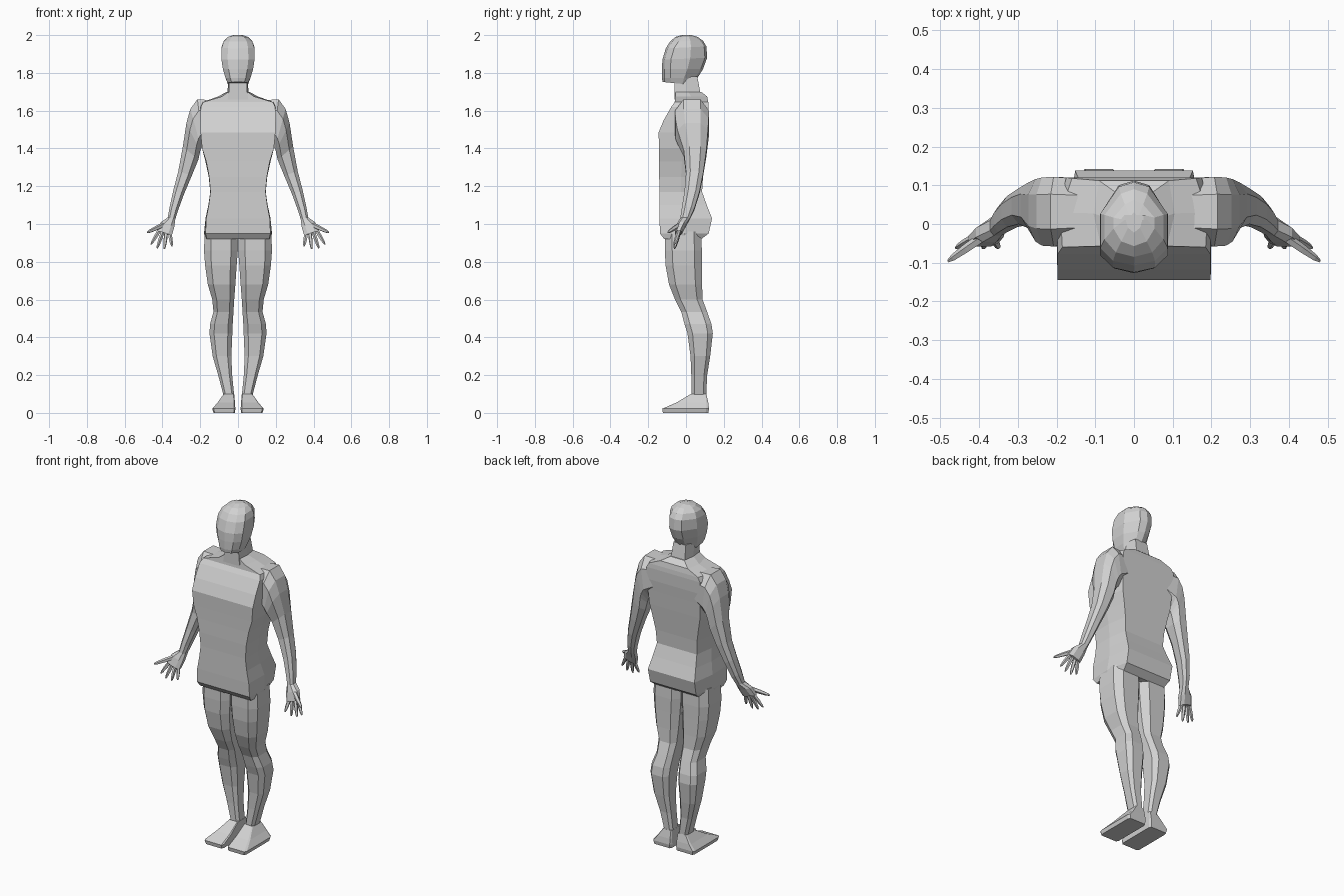
import bpy, bmesh, math
from mathutils import Vector

grey = bpy.data.materials.new("plain grey")
grey.diffuse_color = (0.64, 0.64, 0.64, 1)


def loft(name, rings, mirror=False):
    """Skin a stack of equal-length rings and cap both ends."""
    bm = bmesh.new()
    loops = [[bm.verts.new(p) for p in ring] for ring in rings]
    n = len(loops[0])
    for lo, hi in zip(loops, loops[1:]):
        for i in range(n):
            j = (i + 1) % n
            bm.faces.new((lo[i], lo[j], hi[j], hi[i]))
    bm.faces.new(loops[0][::-1])
    bm.faces.new(loops[-1])
    bmesh.ops.recalc_face_normals(bm, faces=bm.faces)
    me = bpy.data.meshes.new(name)
    bm.to_mesh(me)
    bm.free()
    me.materials.append(grey)
    ob = bpy.data.objects.new(name, me)
    bpy.context.collection.objects.link(ob)
    if mirror:
        ob.modifiers.new("mirror", 'MIRROR').use_mirror_merge = False
    return ob


def limb_ring(xa, za, xb, zb, yf, yb, cut=0.25):
    """Chamfered section between an inner and an outer (x, z) point."""
    uv = [(cut, 0), (1 - cut, 0), (1, cut), (1, 1 - cut),
          (1 - cut, 1), (cut, 1), (0, 1 - cut), (0, cut)]
    return [(xa + (xb - xa) * u, yf + (yb - yf) * v, za + (zb - za) * u) for u, v in uv]


def body_ring(z, wf, wm, wb, yf, yb, ym=None):
    """Symmetric section: front, middle and back half-widths."""
    ym = (yf + yb) / 2 if ym is None else ym
    return [(-wf, yf, z), (wf, yf, z), (wm, ym, z), (wb, yb, z),
            (-wb, yb, z), (-wm, ym, z)]


# Torso: boxy chest, narrow waist, overhanging seat
loft("torso", [body_ring(*r) for r in (
    (0.92, 0.165, 0.172, 0.14, -0.115, 0.08),
    (0.95, 0.172, 0.180, 0.15, -0.138, 0.12),
    (1.03, 0.168, 0.172, 0.152, -0.14, 0.138),
    (1.10, 0.155, 0.157, 0.14, -0.14, 0.11),
    (1.17, 0.146, 0.147, 0.13, -0.14, 0.085),
    (1.25, 0.153, 0.155, 0.135, -0.142, 0.09),
    (1.33, 0.168, 0.172, 0.15, -0.142, 0.098),
    (1.40, 0.190, 0.190, 0.165, -0.143, 0.105),
    (1.485, 0.198, 0.198, 0.17, -0.145, 0.112),
    (1.55, 0.198, 0.20, 0.175, -0.118, 0.118),
    (1.62, 0.197, 0.20, 0.175, -0.078, 0.12),
    (1.645, 0.185, 0.19, 0.16, -0.06, 0.118),
    (1.675, 0.085, 0.105, 0.09, -0.057, 0.112),
    (1.70, 0.05, 0.06, 0.045, -0.055, 0.08))])

# Neck
loft("neck", [body_ring(*r) for r in (
    (1.66, 0.055, 0.062, 0.05, -0.06, 0.085),
    (1.70, 0.048, 0.055, 0.045, -0.06, 0.075),
    (1.78, 0.045, 0.052, 0.04, -0.06, 0.06))])


# Head: ridged face, broad sides and a narrow back
def head_ring(zf, zb, w, yf, yb):
    plan = [(0, yf), (0.62, yf + 0.012), (1, yf + 0.045), (1, yf + (yb - yf) * 0.62),
            (0.45, yb - 0.012), (0, yb)]
    pts = [(x * w, y) for x, y in plan] + [(-x * w, y) for x, y in plan[4:0:-1]]
    return [(x, y, zf + (zb - zf) * (y - yf) / (yb - yf)) for x, y in pts]


loft("head", [head_ring(*r) for r in (
    (1.752, 1.735, 0.054, -0.124, 0.045),
    (1.772, 1.775, 0.066, -0.127, 0.062),
    (1.82, 1.82, 0.080, -0.127, 0.090),
    (1.87, 1.88, 0.088, -0.125, 0.112),
    (1.93, 1.94, 0.087, -0.107, 0.108),
    (1.965, 1.97, 0.076, -0.085, 0.09),
    (1.99, 1.99, 0.053, -0.057, 0.062),
    (2.0, 2.0, 0.025, -0.022, 0.03))])

# Legs: thigh, knee, calf and ankle
loft("leg", [limb_ring(a, z, b, z, f, k, 0.2) for z, a, b, f, k in (
    (0.09, 0.020, 0.076, 0.028, 0.107),
    (0.20, 0.031, 0.105, 0.028, 0.112),
    (0.30, 0.035, 0.134, 0.024, 0.128),
    (0.42, 0.030, 0.151, 0.008, 0.142),
    (0.47, 0.028, 0.148, -0.008, 0.135),
    (0.535, 0.024, 0.130, -0.025, 0.112),
    (0.60, 0.020, 0.136, -0.058, 0.088),
    (0.68, 0.014, 0.160, -0.09, 0.085),
    (0.78, 0.007, 0.174, -0.108, 0.084),
    (0.86, 0.001, 0.180, -0.112, 0.084),
    (0.96, 0.0, 0.176, -0.112, 0.08))], mirror=True)

# Feet: wedge sloping from ankle to toe
loft("foot", [limb_ring(a, z, b, z, f, k, 0.06) for z, a, b, f, k in (
    (0.0, 0.016, 0.130, -0.122, 0.118),
    (0.022, 0.014, 0.136, -0.126, 0.122),
    (0.055, 0.016, 0.108, -0.05, 0.118),
    (0.10, 0.020, 0.076, 0.025, 0.108))], mirror=True)

# Arms: shoulder, elbow, wrist and palm
loft("arm", [limb_ring(*r) for r in (
    (0.14, 1.46, 0.13, 1.655, -0.05, 0.115),
    (0.185, 1.42, 0.215, 1.66, -0.058, 0.122),
    (0.195, 1.40, 0.252, 1.61, -0.056, 0.12),
    (0.20, 1.385, 0.273, 1.535, -0.045, 0.116),
    (0.21, 1.34, 0.292, 1.41, -0.012, 0.108),
    (0.245, 1.255, 0.316, 1.28, 0.0, 0.092),
    (0.287, 1.155, 0.342, 1.18, -0.008, 0.072),
    (0.318, 1.07, 0.362, 1.09, -0.022, 0.045),
    (0.332, 1.025, 0.372, 1.035, -0.03, 0.022),
    (0.337, 0.985, 0.408, 1.01, -0.046, 0.002),
    (0.350, 0.94, 0.428, 0.965, -0.058, -0.022))], mirror=True)


# Fingers and thumb: tapered five-sided rods
def finger(name, a, b, r):
    a, b = Vector(a), Vector(b)
    rot = (b - a).to_track_quat('Z', 'Y')
    rings = []
    for t, s in ((0, 1), (0.5, 0.95), (0.85, 0.7), (1, 0.3)):
        rings.append([a.lerp(b, t) + rot @ Vector((math.cos(k * math.tau / 5) * r * s,
                      math.sin(k * math.tau / 5) * r * s, 0)) for k in range(5)])
    loft(name, rings, mirror=True)


finger("thumb", (0.385, -0.03, 1.0), (0.480, -0.096, 0.955), 0.013)
for i, (x0, z0, x1, z1) in enumerate(((0.418, 0.962, 0.460, 0.892), (0.400, 0.955, 0.428, 0.872),
                                      (0.381, 0.95, 0.390, 0.868), (0.361, 0.948, 0.350, 0.882))):
    finger(f"finger_{i + 1}", (x0, -0.038, z0), (x1, -0.062, z1), 0.0105)
